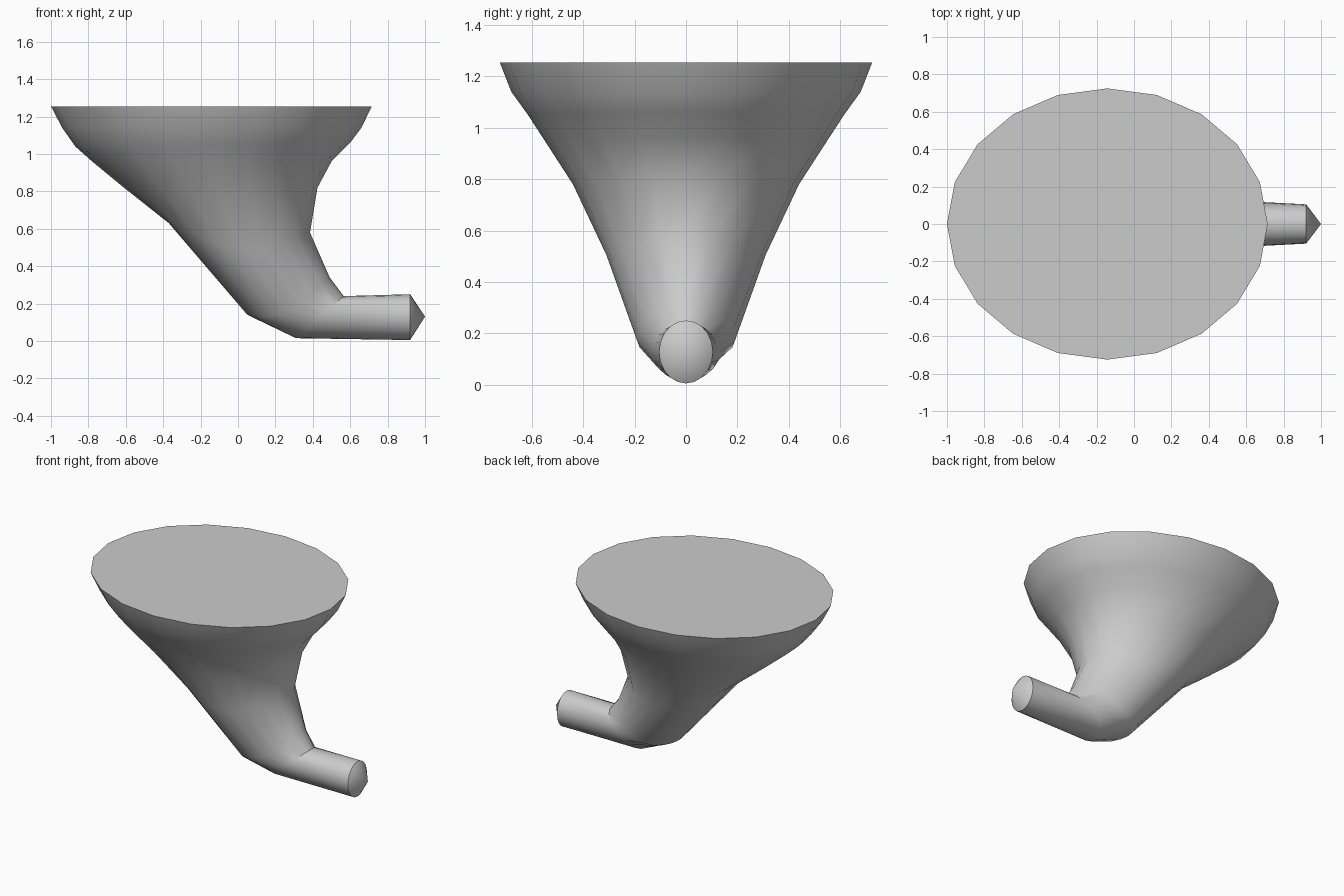
import bpy, bmesh, math

if "Cube" in bpy.data.objects:
    bpy.data.objects.remove(bpy.data.objects["Cube"])

SIDES = 20

# Rings: left/lower point (x, z), right/upper point (x, z), half width in y, sag of the widest point
FUNNEL = [
    ((-1.00, 1.255), (0.715, 1.255), 0.725, 0.0),
    ((-0.94, 1.14), (0.66, 1.14), 0.68, 0.0),
    ((-0.87, 1.04), (0.60, 1.06), 0.615, 0.0),
    ((-0.78, 0.96), (0.50, 0.96), 0.55, 0.01),
    ((-0.61, 0.82), (0.425, 0.82), 0.44, 0.04),
    ((-0.37, 0.63), (0.385, 0.58), 0.31, 0.10),
    ((0.05, 0.14), (0.49, 0.34), 0.19, 0.07),
    ((0.31, 0.015), (0.565, 0.24), 0.13, 0.0),
]
SPOUT_END = ((0.92, 0.005), (0.92, 0.25), 0.105, 0.0)


def add_ring(bm, low, high, width, sag):
    verts = []
    for i in range(SIDES):
        a = 2 * math.pi * i / SIDES
        t = (1 - math.cos(a)) / 2
        x = low[0] + (high[0] - low[0]) * t
        z = low[1] + (high[1] - low[1]) * t - sag * math.sin(a) ** 2
        verts.append(bm.verts.new((x, width * math.sin(a), z)))
    return verts


def loft(bm, rings):
    for a, b in zip(rings, rings[1:]):
        for i in range(SIDES):
            j = (i + 1) % SIDES
            bm.faces.new((a[i], a[j], b[j], b[i]))


bm = bmesh.new()

# Flared funnel running into the spout
rings = [add_ring(bm, *r) for r in FUNNEL + [SPOUT_END]]
loft(bm, rings)

# Flat lid on the wide end
bm.faces.new(rings[0])

# Shallow pointed tip on the spout
tip = bm.verts.new((1.0, 0, 0.13))
for i in range(SIDES):
    bm.faces.new((rings[-1][i], rings[-1][(i + 1) % SIDES], tip))

bmesh.ops.recalc_face_normals(bm, faces=bm.faces)
mesh = bpy.data.meshes.new("funnel_with_spout")
bm.to_mesh(mesh)
bm.free()

obj = bpy.data.objects.new("funnel_with_spout", mesh)
bpy.context.collection.objects.link(obj)
bpy.context.view_layer.objects.active = obj
obj.select_set(True)
bpy.ops.object.shade_smooth_by_angle(angle=math.radians(35))
